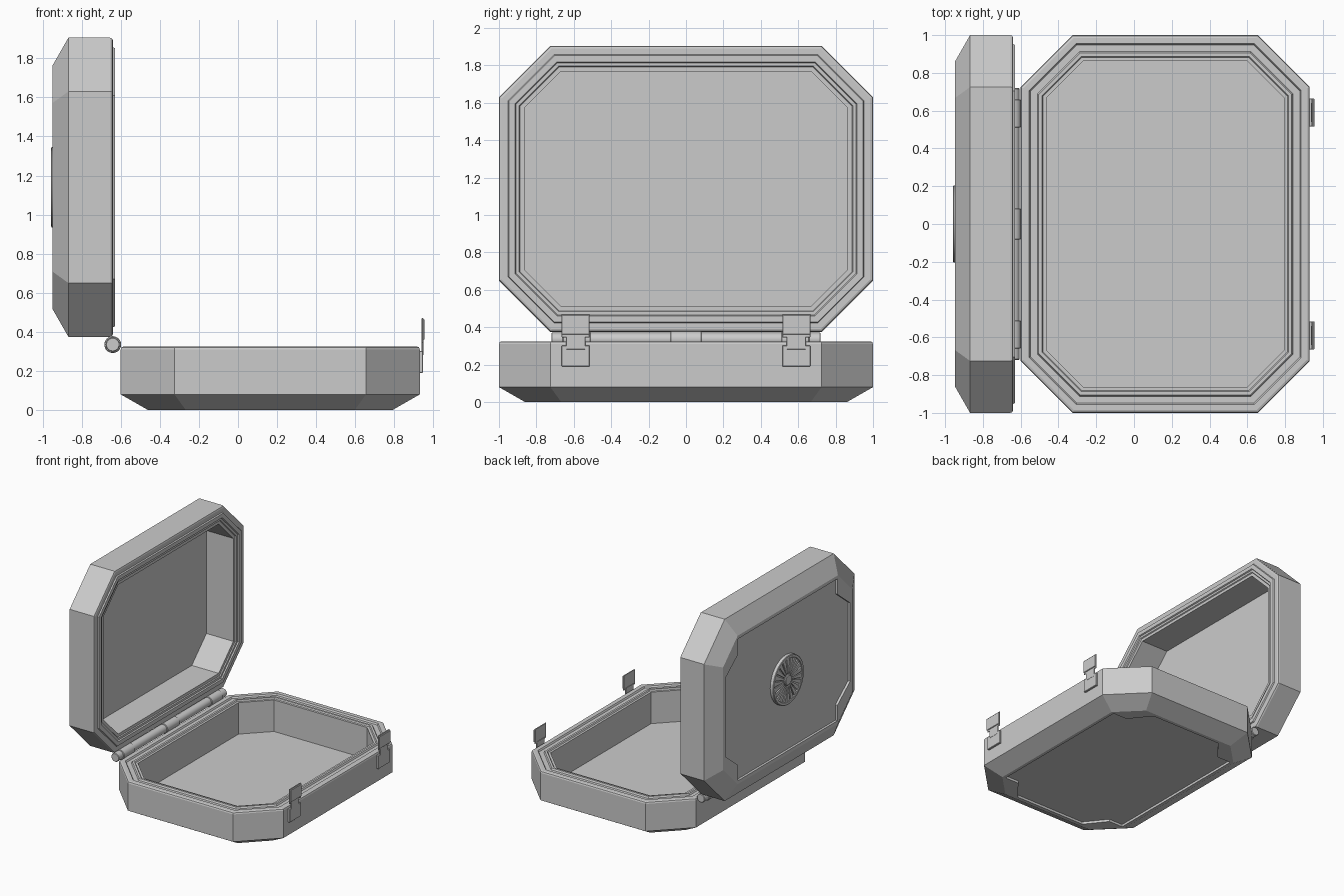
import bpy, bmesh
from math import pi, cos, sin
from mathutils import Matrix

if "Cube" in bpy.data.objects:
    bpy.data.objects.remove(bpy.data.objects["Cube"])

HX, HY, CH = 0.765, 1.0, 0.275      # half sizes and corner cut of the case outline
TURN = (0, pi / 2, 0)               # stands the lid upright
LID_AT = (-0.948, 0, 1.14)


def finish(bm, name, loc=(0, 0, 0), rot=(0, 0, 0)):
    bmesh.ops.recalc_face_normals(bm, faces=bm.faces)
    mesh = bpy.data.meshes.new(name)
    bm.to_mesh(mesh)
    bm.free()
    ob = bpy.data.objects.new(name, mesh)
    bpy.context.collection.objects.link(ob)
    ob.location, ob.rotation_euler = loc, rot
    return ob


def loft(rings, name, loc=(0, 0, 0), rot=(0, 0, 0), closed=False):
    """Skin a list of equal rings of points; cap the ends or join them."""
    bm = bmesh.new()
    rows = [[bm.verts.new(p) for p in r] for r in rings]
    n = len(rows[0])
    pairs = list(zip(rows, rows[1:]))
    if closed:
        pairs.append((rows[-1], rows[0]))
    else:
        bm.faces.new(rows[0])
        bm.faces.new(rows[-1])
    for a, b in pairs:
        for i in range(n):
            j = (i + 1) % n
            bm.faces.new((a[i], a[j], b[j], b[i]))
    return finish(bm, name, loc, rot)


def mirrored(quarter, z):
    """Complete a quarter outline (from +y side to +x side) into a full loop."""
    half = quarter + [(x, -y) for x, y in reversed(quarter)]
    return [(x, y, z) for x, y in half + [(-x, -y) for x, y in half]]


def octagon(d, z):
    x, y, c = HX - d, HY - d, CH - 0.586 * d
    return mirrored([(x - c, y), (x, y - c)], z)


def circle(r, z, n=48):
    return [(r * cos(2 * pi * i / n), r * sin(2 * pi * i / n), z) for i in range(n)]


def shell(name, profile, loc, rot=(0, 0, 0)):
    """Tray-shaped half of the case with a notched recess in its outer face."""
    ob = loft([octagon(d, z) for d, z in profile], name, loc, rot)
    panel = [(0.33, 0.83), (0.467, 0.66), (0.597, 0.66)]
    cutter = loft([mirrored(panel, z) for z in (-0.05, 0.02)], "recess_cutter", loc, rot)
    cutter.hide_render = True
    mod = ob.modifiers.new("recess", 'BOOLEAN')
    mod.operation, mod.solver, mod.object = 'DIFFERENCE', 'EXACT', cutter
    bpy.context.view_layer.objects.active = ob
    bpy.ops.object.modifier_apply(modifier=mod.name)
    bpy.data.objects.remove(cutter)
    return ob


def box(name, lo, hi, bevel=0.003):
    bm = bmesh.new()
    size = [b - a for a, b in zip(lo, hi)]
    mid = [(a + b) / 2 for a, b in zip(lo, hi)]
    bmesh.ops.create_cube(bm, size=1, matrix=Matrix.Translation(mid) @ Matrix.Diagonal((*size, 1)))
    bmesh.ops.bevel(bm, geom=bm.edges[:], offset=bevel, segments=1, affect='EDGES')
    return finish(bm, name)


def smooth(ob):
    bpy.ops.object.select_all(action='DESELECT')
    ob.select_set(True)
    bpy.context.view_layer.objects.active = ob
    bpy.ops.object.shade_smooth_by_angle()


# Base tray with a seal groove in its rim
shell("base_tray", [(0.14, 0), (0, 0.08), (0, 0.31), (0.004, 0.321), (0.015, 0.325),
                    (0.045, 0.325), (0.052, 0.312), (0.088, 0.312), (0.095, 0.325),
                    (0.112, 0.325), (0.118, 0.315), (0.137, 0.315), (0.137, 0.05)],
      (0.165, 0, 0))

# Lid with a raised seal lip, standing open
shell("lid", [(0.14, 0), (0, 0.08), (0, 0.293), (0.004, 0.304), (0.015, 0.308),
              (0.048, 0.308), (0.053, 0.318), (0.086, 0.318), (0.091, 0.308),
              (0.108, 0.308), (0.113, 0.30), (0.137, 0.30), (0.137, 0.05)],
      LID_AT, TURN)

# Hinge pin and its knuckles
for name, y0, y1, r in [("hinge_pin", -0.72, 0.72, 0.036), ("hinge_knuckle_left", -0.66, -0.51, 0.043),
                        ("hinge_knuckle_middle", -0.083, 0.083, 0.043),
                        ("hinge_knuckle_right", 0.51, 0.66, 0.043)]:
    e = 0.004
    smooth(loft([circle(r - e, y0, 32), circle(r, y0 + e, 32), circle(r, y1 - e, 32),
                 circle(r - e, y1, 32)], name, (-0.641, 0, 0.335), (-pi / 2, 0, 0)))

# Latches on the front edge of the base
for side, y in (("left", -0.59), ("right", 0.59)):
    box("latch_plate_" + side, (0.925, y - 0.075, 0.19), (0.947, y + 0.075, 0.303))
    box("latch_neck_" + side, (0.938, y - 0.052, 0.28), (0.948, y + 0.052, 0.36))
    box("latch_flap_" + side, (0.940, y - 0.075, 0.345), (0.948, y + 0.075, 0.472))
    box("latch_grip_" + side, (0.944, y - 0.075, 0.36), (0.955, y + 0.075, 0.465))

# Round ornament on the lid: backing disc, outer ring, hub and radial ribs
loft([circle(0.195, 0.022), circle(0.195, 0.005)], "ornament_disc", LID_AT, TURN)
smooth(loft([circle(0.205, 0.022), circle(0.205, -0.005), circle(0.2, -0.009),
             circle(0.182, -0.009), circle(0.178, -0.005), circle(0.178, 0.022)],
            "ornament_ring", LID_AT, TURN, closed=True))
smooth(loft([circle(0.045, 0.022), circle(0.045, -0.004), circle(0.038, -0.009)],
            "ornament_hub", LID_AT, TURN))
bm = bmesh.new()
RIBS = 22
for i in range(RIBS):
    made = bmesh.ops.create_cube(bm, size=1)["verts"]
    for v in made:
        outer = v.co.x > 0
        v.co.x = 0.18 if outer else 0.055
        v.co.y *= 0.036 if outer else 0.011
        v.co.z = 0.01 if v.co.z > 0 else -0.005
    bmesh.ops.rotate(bm, verts=made, matrix=Matrix.Rotation(2 * pi * i / RIBS, 3, 'Z'))
finish(bm, "ornament_ribs", LID_AT, TURN)
